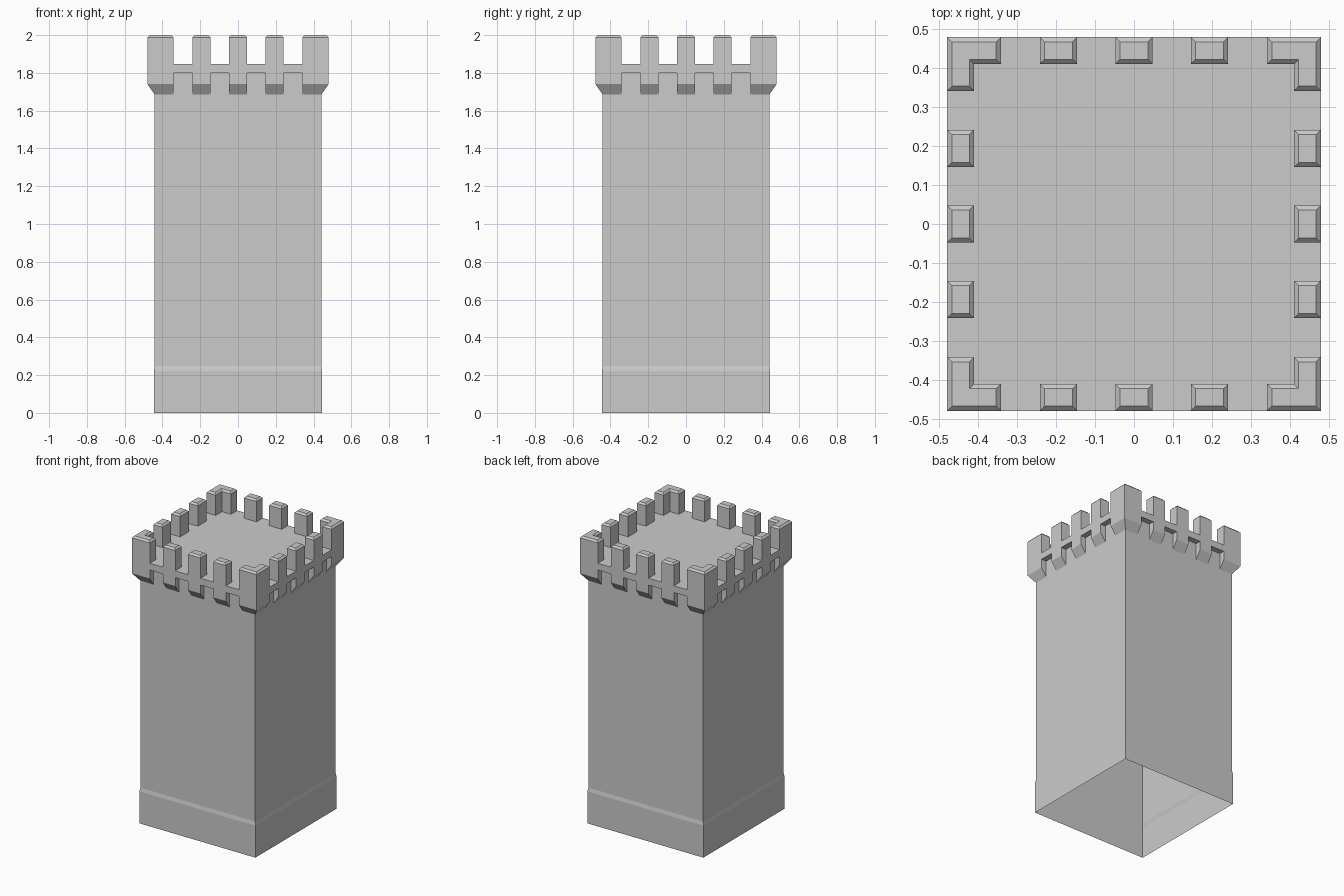
import bpy, bmesh, math
from mathutils import Matrix

cube = bpy.data.objects.get("Cube")
if cube:
    bpy.data.objects.remove(cube)

stone = bpy.data.materials.new("grey stone")
stone.use_nodes = True
grey = (0.6, 0.6, 0.6, 1)
stone.diffuse_color = grey
stone.node_tree.nodes["Principled BSDF"].inputs["Base Color"].default_value = grey

# Main dimensions
WALL, PLINTH, OUTER, INNER = 0.441, 0.446, 0.48, 0.411
CORNER, HALF_W, STEP = 0.342, 0.048, 0.194
BAND_LOW, DECK, TOP, CHAMFER = 1.80, 1.847, 2.0, 0.012


def finish(bm, name, turns=0):
    bm.transform(Matrix.Rotation(turns * math.pi / 2, 4, "Z"))
    bmesh.ops.recalc_face_normals(bm, faces=bm.faces[:])
    mesh = bpy.data.meshes.new(name)
    bm.to_mesh(mesh)
    bm.free()
    mesh.materials.append(stone)
    obj = bpy.data.objects.new(name, mesh)
    bpy.context.collection.objects.link(obj)


def skin(bm, rows, closed):
    """Bridge neighbouring rows of points with quads."""
    rows = [[bm.verts.new(p) for p in row] for row in rows]
    for a, b in zip(rows, rows[1:]):
        n = len(a)
        for i in range(n if closed else n - 1):
            j = (i + 1) % n
            bm.faces.new((a[i], a[j], b[j], b[i]))
    return rows


def merlon(name, outline, turns):
    """Upright block with a chamfered top."""
    bm = bmesh.new()
    rows = skin(bm, [[(x, y, z) for x, y in outline] for z in (DECK, TOP - CHAMFER)], True)
    cap = bm.faces.new(rows[-1])
    bmesh.ops.recalc_face_normals(bm, faces=bm.faces[:])
    bmesh.ops.inset_region(bm, faces=[cap], thickness=CHAMFER, use_even_offset=True)
    for v in cap.verts:
        v.co.z = TOP
    finish(bm, name, turns)


def corbel(name, stations, turns):
    """Wedge bracket swept through plan stations, open against the wall."""
    profile = [(WALL, BAND_LOW), (OUTER, BAND_LOW), (OUTER, 1.741), (WALL, 1.685)]
    bm = bmesh.new()
    rows = skin(bm, [[(*place(d), z) for d, z in profile] for place in stations], False)
    for f in [f for f in bm.faces if all(abs(v.co.z - BAND_LOW) < 1e-4 for v in f.verts)]:
        bm.faces.remove(f)
    bm.faces.new(rows[0])
    bm.faces.new(rows[-1][::-1])
    finish(bm, name, turns)


# Hollow shaft with plinth, overhanging band and deck
bm = bmesh.new()
steps = [(PLINTH, 0), (PLINTH, 0.222), (WALL, 0.247), (WALL, BAND_LOW),
         (OUTER, BAND_LOW), (OUTER, DECK)]
rings = skin(bm, [[(-r, -r, z), (r, -r, z), (r, r, z), (-r, r, z)] for r, z in steps], True)
bm.faces.new(rings[-1])
finish(bm, "tower_shaft")

# Battlements and brackets on each side and corner
for turns, side in enumerate(("front", "left", "back", "right")):
    for n in (-1, 0, 1):
        a, b = n * STEP - HALF_W, n * STEP + HALF_W
        label = f"{side}_{n + 2}"
        merlon(f"merlon_{label}", [(a, -OUTER), (b, -OUTER), (b, -INNER), (a, -INNER)], turns)
        corbel(f"corbel_{label}", [lambda d: (a, -d), lambda d: (b, -d)], turns)

    corner = ("front_right", "front_left", "back_left", "back_right")[turns]
    merlon(f"corner_merlon_{corner}",
           [(-OUTER, -OUTER), (-CORNER, -OUTER), (-CORNER, -INNER),
            (-INNER, -INNER), (-INNER, -CORNER), (-OUTER, -CORNER)], turns)
    corbel(f"corner_corbel_{corner}",
           [lambda d: (-d, -CORNER), lambda d: (-d, -d), lambda d: (-CORNER, -d)], turns)
